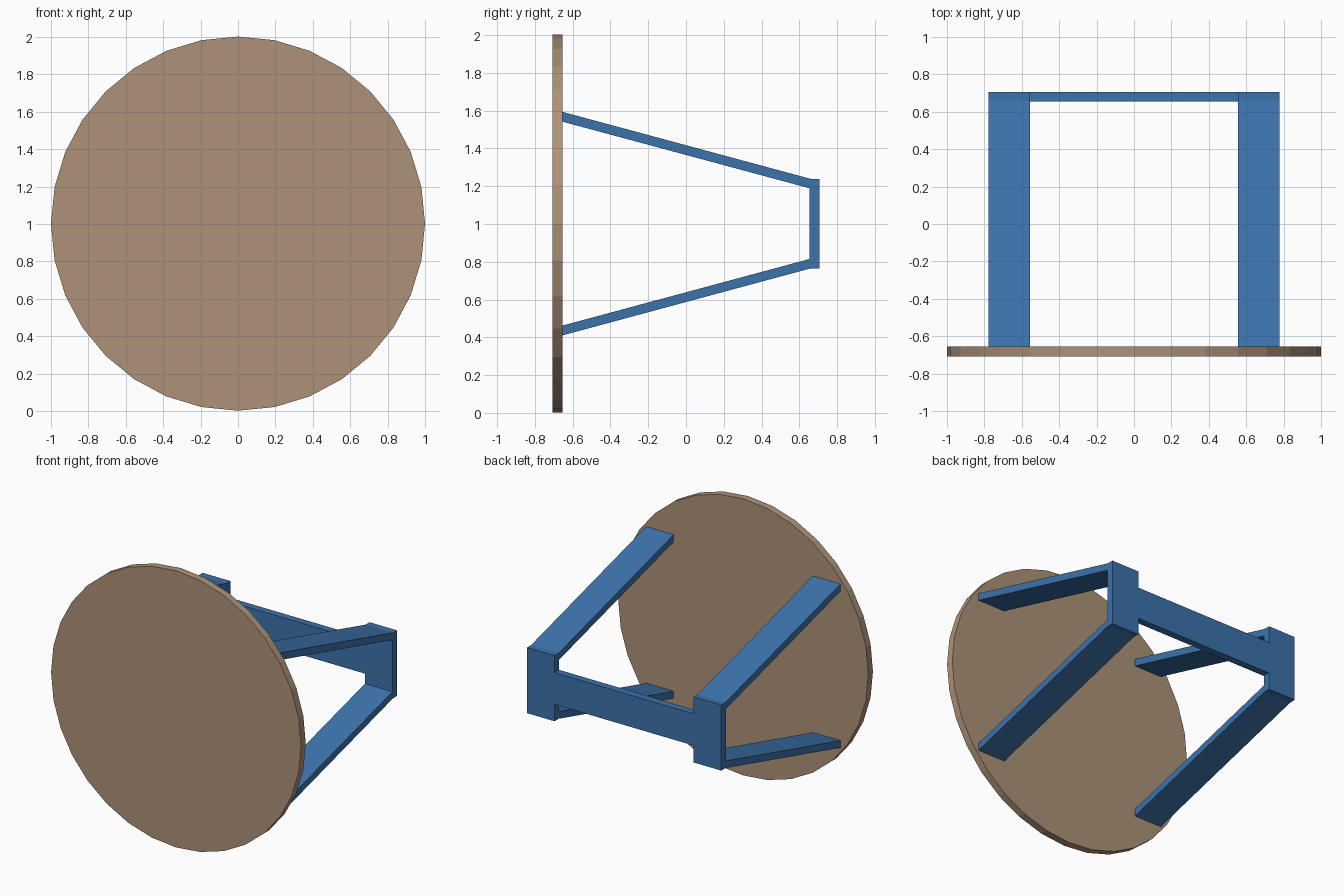
import bpy, bmesh, math
from mathutils import Matrix

if "Cube" in bpy.data.objects:
    bpy.data.objects.remove(bpy.data.objects["Cube"])

CZ = 1.002   # height of the disc centre


def material(name, color):
    m = bpy.data.materials.new(name)
    m.diffuse_color = color
    m.use_nodes = True
    m.node_tree.nodes["Principled BSDF"].inputs["Base Color"].default_value = m.diffuse_color
    return m


def finish(name, bm, mat):
    bmesh.ops.recalc_face_normals(bm, faces=bm.faces)
    me = bpy.data.meshes.new(name)
    bm.to_mesh(me)
    bm.free()
    me.materials.append(mat)
    ob = bpy.data.objects.new(name, me)
    bpy.context.collection.objects.link(ob)
    return ob


wood = material("wood", (0.42, 0.29, 0.19, 1))
blue = material("blue_paint", (0.045, 0.17, 0.41, 1))

# Round top, standing on edge and facing the front
bm = bmesh.new()
place = Matrix.Translation((0, -0.681, CZ)) @ Matrix.Rotation(math.pi / 2, 4, 'X')
bmesh.ops.create_cone(bm, cap_ends=True, segments=32, radius1=1, radius2=1,
                      depth=0.053, matrix=place)
finish("round_top", bm, wood)

# Side frames: two splayed legs joined by an upright, extruded from half a profile
upper = [(-0.655, 0.54), (-0.655, 0.592), (0.66, 0.237), (0.707, 0.237)]
inner = [(0.655, 0.187)]
outline = inner + upper
outline = outline + [(y, -z) for y, z in reversed(outline)]
for side, sign in (("left", -1), ("right", 1)):
    bm = bmesh.new()
    face = bm.faces.new([bm.verts.new((sign * 0.557, y, CZ + z)) for y, z in outline])
    new = bmesh.ops.extrude_face_region(bm, geom=[face])["geom"]
    verts = [v for v in new if isinstance(v, bmesh.types.BMVert)]
    bmesh.ops.translate(bm, verts=verts, vec=(sign * 0.22, 0, 0))
    finish(side + "_leg_frame", bm, blue)

# Cross bar between the uprights
bm = bmesh.new()
bmesh.ops.create_cube(bm, size=1, matrix=Matrix.Translation((0, 0.681, CZ))
                      @ Matrix.Diagonal((1.114, 0.052, 0.23, 1)))
finish("cross_bar", bm, blue)
